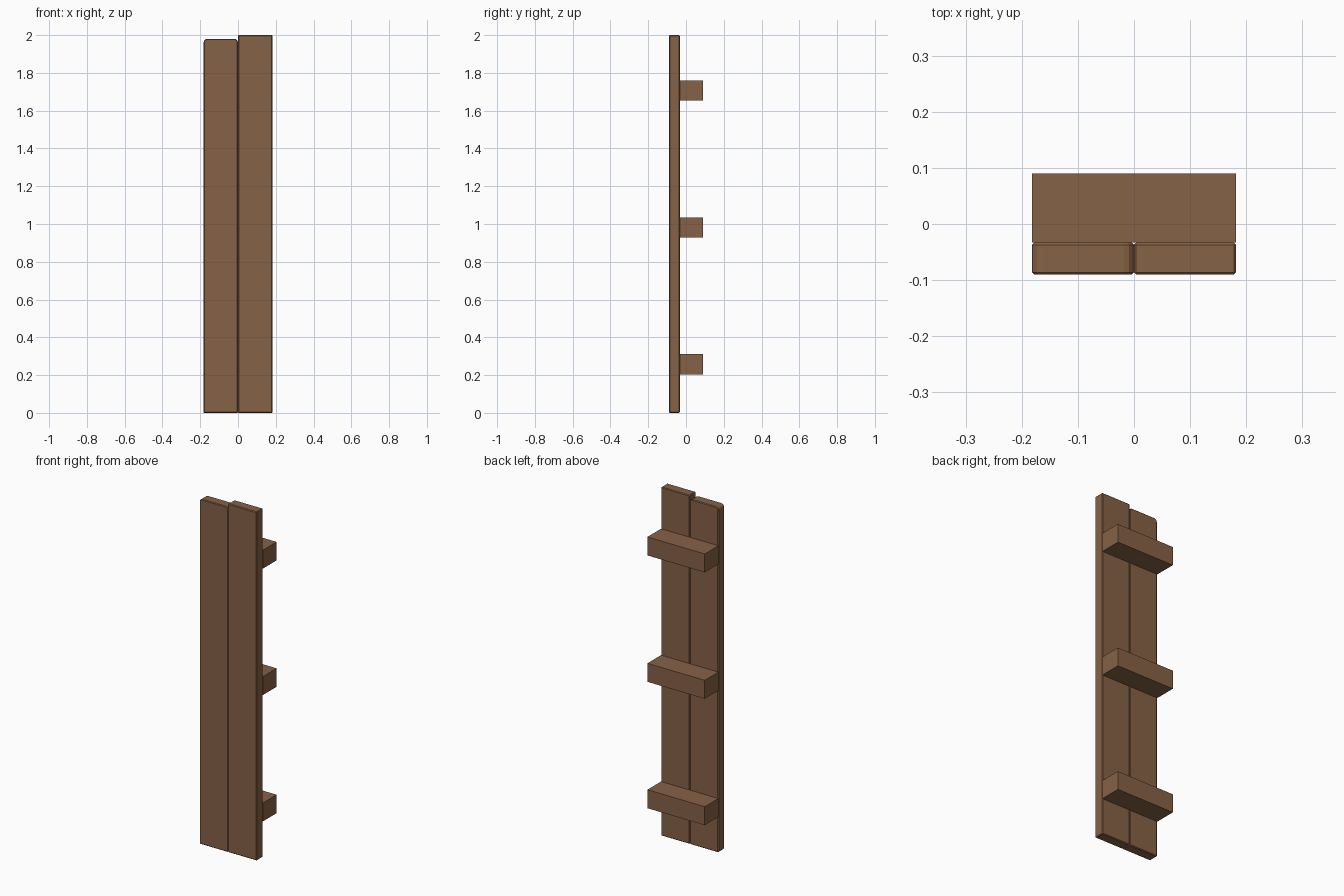
import bpy, bmesh, math

if "Cube" in bpy.data.objects:
    bpy.data.objects.remove(bpy.data.objects["Cube"])

wood = bpy.data.materials.new("brown wood")
wood.diffuse_color = (0.24, 0.122, 0.061, 1)
wood.use_nodes = True
wood.node_tree.nodes["Principled BSDF"].inputs["Base Color"].default_value = wood.diffuse_color

W = 0.182            # half width of the panel
FRONT, BACK = -0.09, -0.033


def finish(name, bm, bevel):
    bmesh.ops.recalc_face_normals(bm, faces=bm.faces)
    mesh = bpy.data.meshes.new(name)
    bm.to_mesh(mesh)
    bm.free()
    mesh.materials.append(wood)
    ob = bpy.data.objects.new(name, mesh)
    bpy.context.collection.objects.link(ob)
    if bevel:
        mod = ob.modifiers.new("worn edges", "BEVEL")
        mod.width = bevel
        mod.segments = 1
        mod.limit_method = "ANGLE"
        mod.angle_limit = math.radians(60)


def plank(name, x0, x1, top, radius):
    """Upright board with optionally rounded top corners."""
    profile = [(x0, 0), (x1, 0)]
    if radius:
        for cx, start in ((x1 - radius, 0), (x0 + radius, 90)):
            for i in range(4):
                a = math.radians(start + 30 * i)
                profile.append((cx + radius * math.cos(a), top - radius + radius * math.sin(a)))
    else:
        profile += [(x1, top), (x0, top)]
    bm = bmesh.new()
    face = bm.faces.new([bm.verts.new((x, FRONT, z)) for x, z in profile])
    out = bmesh.ops.extrude_face_region(bm, geom=[face])["geom"]
    verts = [g for g in out if isinstance(g, bmesh.types.BMVert)]
    bmesh.ops.translate(bm, verts=verts, vec=(0, BACK - FRONT, 0))
    finish(name, bm, 0.004)


# two upright boards
plank("left_board", -W, 0, 1.98, 0.018)
plank("right_board", 0, W, 2.0, 0)

# three cross rails behind the boards
for label, z in (("lower", 0.2575), ("middle", 0.9825), ("upper", 1.7075)):
    bm = bmesh.new()
    bmesh.ops.create_cube(bm, size=1)
    bmesh.ops.scale(bm, verts=bm.verts, vec=(2 * W, 0.09 - BACK, 0.106))
    bmesh.ops.translate(bm, verts=bm.verts, vec=(0, (0.09 + BACK) / 2, z))
    finish(label + "_rail", bm, 0)
